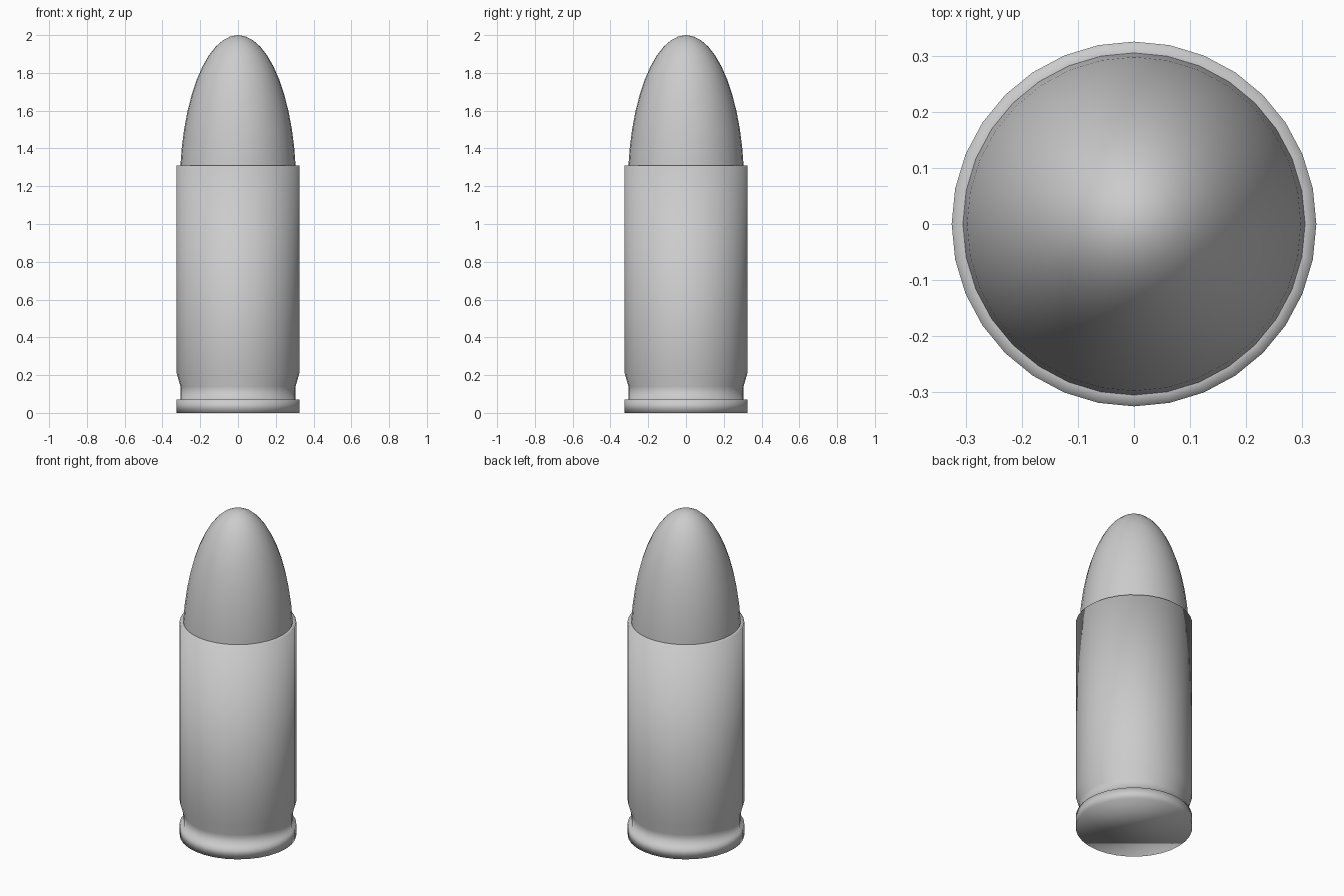
import bpy, bmesh, math

cube = bpy.data.objects.get("Cube")
if cube:
    bpy.data.objects.remove(cube, do_unlink=True)

SIDES = 32

metal = bpy.data.materials.new("grey_metal")
metal.use_nodes = True
grey = (0.6, 0.6, 0.6, 1)
metal.diffuse_color = grey
metal.node_tree.nodes["Principled BSDF"].inputs["Base Color"].default_value = grey


def lathe(name, profile, cap_bottom=False):
    """Turn a (radius, height) profile, listed bottom to top, around z."""
    bm = bmesh.new()
    rings = []
    for r, z in profile:
        if r < 1e-5:
            rings.append([bm.verts.new((0, 0, z))])
            continue
        angles = [math.tau * i / SIDES for i in range(SIDES)]
        rings.append([bm.verts.new((r * math.cos(a), r * math.sin(a), z)) for a in angles])
    for low, high in zip(rings, rings[1:]):
        for i in range(SIDES):
            j = (i + 1) % SIDES
            if len(high) == 1:
                bm.faces.new((low[i], low[j], high[0]))
            else:
                bm.faces.new((low[i], low[j], high[j], high[i]))
    if cap_bottom:
        bm.faces.new(rings[0][::-1])
    for face in bm.faces:
        face.smooth = True
    mesh = bpy.data.meshes.new(name)
    bm.to_mesh(mesh)
    bm.free()
    mesh.materials.append(metal)
    obj = bpy.data.objects.new(name, mesh)
    bpy.context.collection.objects.link(obj)
    return obj


# Case: rim, extractor groove, straight wall and mouth
lathe("case", [(0.325, 0), (0.325, 0.07), (0.305, 0.07), (0.305, 0.14),
               (0.325, 0.21), (0.325, 1.31), (0.303, 1.31)], cap_bottom=True)

# Bullet: upper half of a stretched sphere, seated inside the case
STEPS = 12
RADIUS, BASE, HEIGHT = 0.308, 1.2, 0.8
nose = [(RADIUS * math.cos(t), BASE + HEIGHT * math.sin(t))
        for t in (math.pi / 2 * i / STEPS for i in range(STEPS + 1))]
lathe("bullet", nose)
